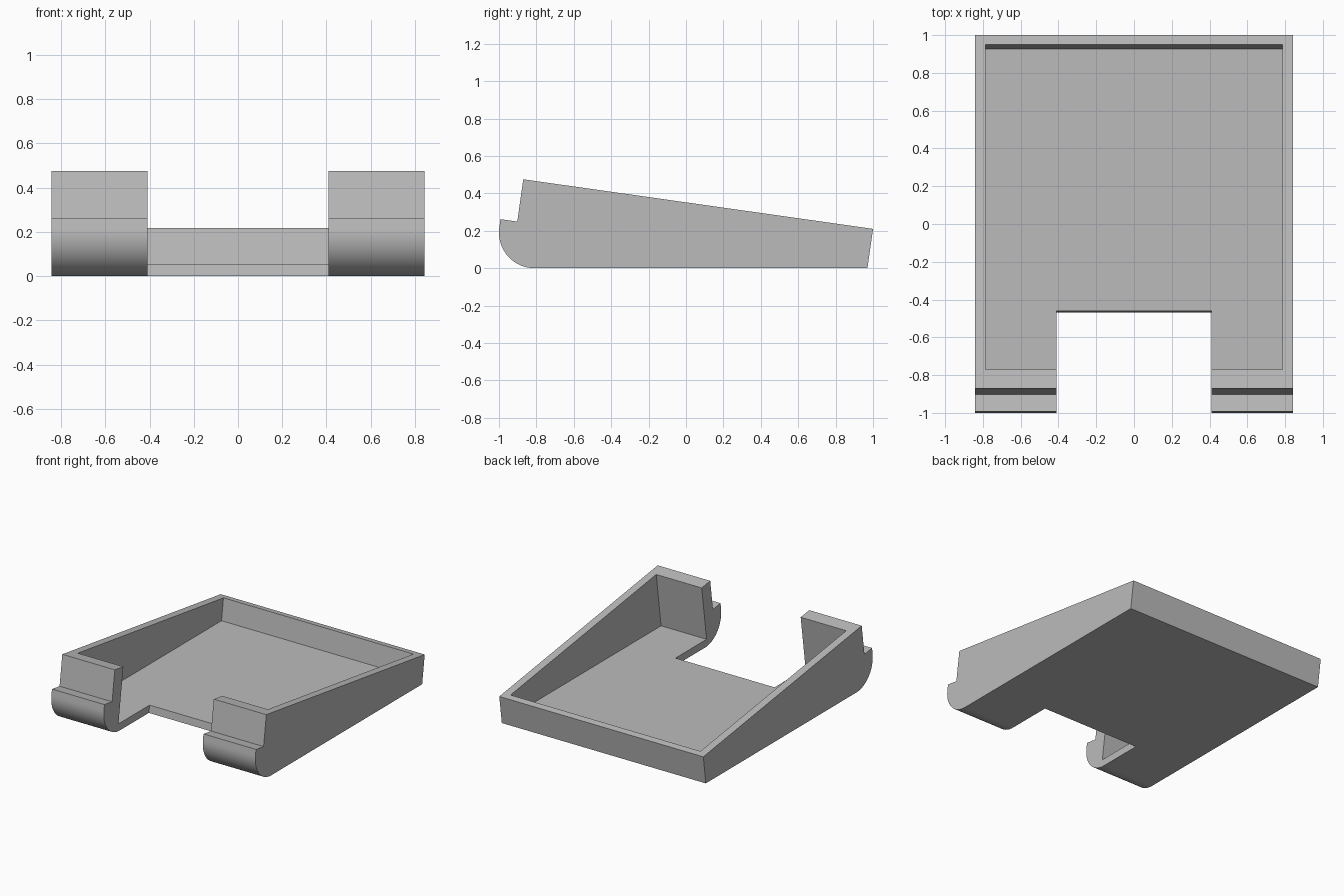
import bpy, bmesh, math

cube = bpy.data.objects.get("Cube")
if cube:
    bpy.data.objects.remove(cube, do_unlink=True)

LEAN = 0.142          # the end walls lean back by this much per unit of height
HALF_WIDTH = 0.843
WALL = 0.058
FLOOR = 0.055

grey = bpy.data.materials.new("grey plastic")
grey.use_nodes = True
colour = (0.5, 0.5, 0.5, 1)
grey.diffuse_color = colour
grey.node_tree.nodes["Principled BSDF"].inputs["Base Color"].default_value = colour


def prism(name, profile, half_width):
    """Extrude a side (y, z) profile evenly across x."""
    bm = bmesh.new()
    face = bm.faces.new([bm.verts.new((-half_width, y, z)) for y, z in profile])
    side = bmesh.ops.extrude_face_region(bm, geom=[face])["geom"]
    verts = [v for v in side if isinstance(v, bmesh.types.BMVert)]
    bmesh.ops.translate(bm, verts=verts, vec=(2 * half_width, 0, 0))
    bmesh.ops.recalc_face_normals(bm, faces=bm.faces)
    mesh = bpy.data.meshes.new(name)
    bm.to_mesh(mesh)
    bm.free()
    obj = bpy.data.objects.new(name, mesh)
    bpy.context.collection.objects.link(obj)
    mesh.materials.append(grey)
    return obj


def leaning_block(y_front, y_back, z_low, z_high):
    """Side profile whose ends lean like the walls; y is measured at z = 0."""
    return [(y + LEAN * z, z) for y, z in
            ((y_front, z_low), (y_back, z_low), (y_back, z_high), (y_front, z_high))]


# Wedge body with a rounded front lip and a step above it
radius, centre_y, steps = 0.19, -0.81, 24
lean_angle = math.atan(LEAN)
profile = [(-0.87, 0.475), (1.0, 0.21), (0.97, 0)]
for i in range(steps + 1):
    a = i / steps * (math.pi / 2 + lean_angle)
    profile.append((centre_y - radius * math.sin(a), radius - radius * math.cos(a)))
profile += [(-0.992, 0.262), (-0.902, 0.249)]
tray = prism("wedge_tray", profile, HALF_WIDTH)

# Hollow interior and the front opening
cavity = prism("cavity_cutter", leaning_block(-0.835, 0.919, FLOOR, 0.8), HALF_WIDTH - WALL)
notch = prism("notch_cutter", leaning_block(-1.4, -0.468, -0.2, 0.8), 0.409)
for cutter in (cavity, notch):
    cutter.hide_render = True
    cutter.hide_viewport = True
    cut = tray.modifiers.new(cutter.name, "BOOLEAN")
    cut.operation = "DIFFERENCE"
    cut.solver = "EXACT"
    cut.object = cutter

# Bake the cuts, then smooth only the rounded lip
bpy.context.view_layer.update()
graph = bpy.context.evaluated_depsgraph_get()
baked = bpy.data.meshes.new_from_object(tray.evaluated_get(graph))
tray.modifiers.clear()
tray.data = baked
for cutter in (cavity, notch):
    bpy.data.objects.remove(cutter, do_unlink=True)
bpy.ops.object.select_all(action="DESELECT")
tray.select_set(True)
bpy.context.view_layer.objects.active = tray
bpy.ops.object.shade_smooth_by_angle(angle=math.radians(25))
